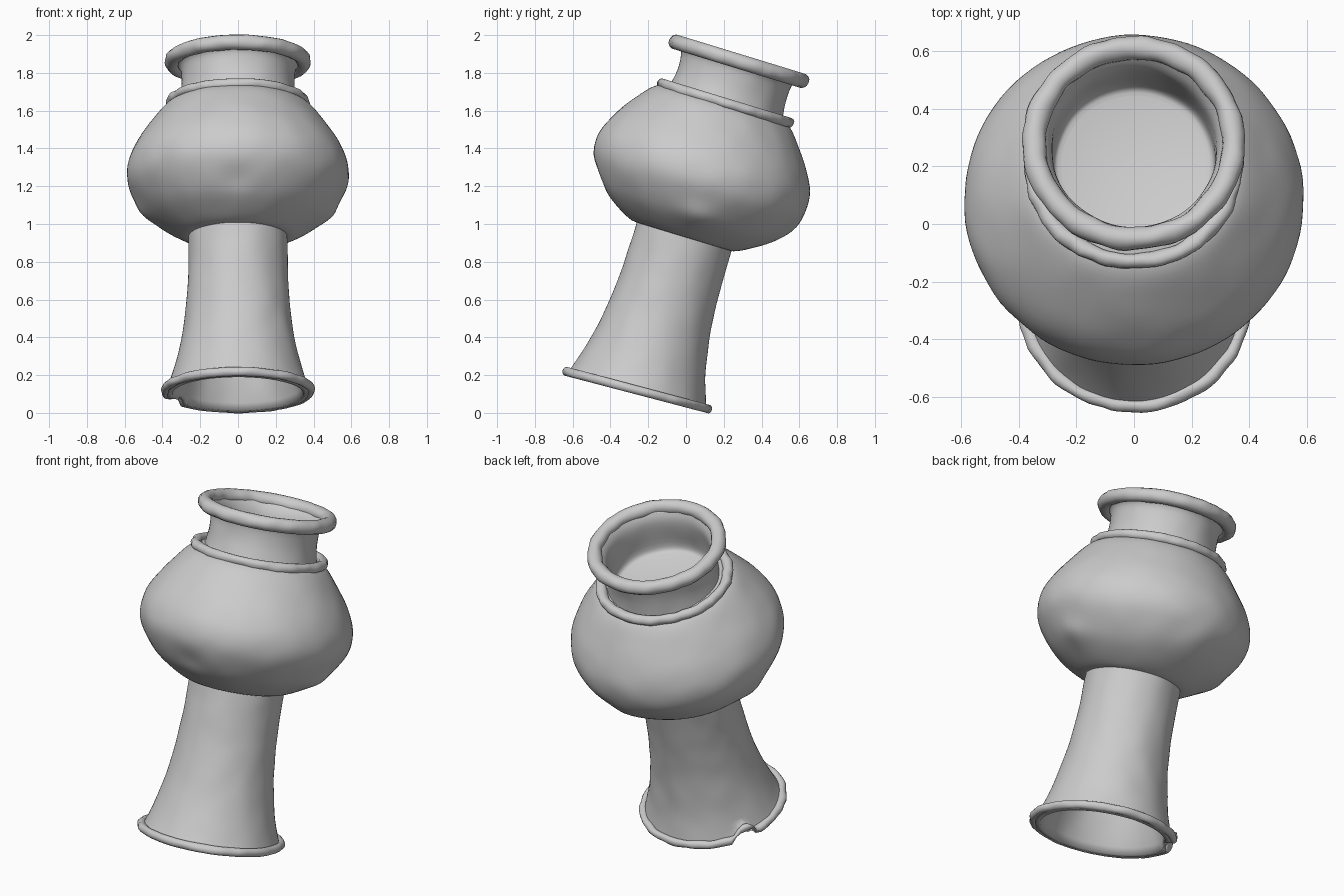
import bpy, bmesh, math
from mathutils import Matrix, Vector, noise

default_cube = bpy.data.objects.get("Cube")
if default_cube:
    bpy.data.objects.remove(default_cube)

clay = bpy.data.materials.new("grey clay")
clay.use_nodes = True
clay.diffuse_color = (0.6, 0.6, 0.6, 1)
clay.node_tree.nodes["Principled BSDF"].inputs["Base Color"].default_value = clay.diffuse_color

# Every part is turned around one leaning axis
LEAN = Matrix.Translation((0, -0.26, 0.115)) @ Matrix.Rotation(math.radians(-17), 4, "X")
SIDES = 96


def smooth_profile(points, steps=5):
    """Pass a smooth curve through a few (radius, height) points."""
    points = [Vector(p) for p in points]
    padded = [points[0]] + points + [points[-1]]
    curve = []
    for before, start, end, after in zip(padded, padded[1:], padded[2:], padded[3:]):
        for step in range(steps):
            t = step / steps
            pull_start = (end - before) / 2
            pull_end = (after - start) / 2
            curve.append(start + pull_start * t
                         + (3 * (end - start) - 2 * pull_start - pull_end) * t ** 2
                         + (2 * (start - end) + pull_start + pull_end) * t ** 3)
    return curve + [points[-1]]


def round_profile(radius, height, thickness, steps=14):
    """Closed circular cross-section of a rolled bead."""
    turns = [-math.tau * step / steps for step in range(steps + 1)]
    return [(radius + thickness * math.cos(turn), height + thickness * math.sin(turn))
            for turn in turns]


def turn_part(name, profile, wobble=0.004, grain=8, shift_y=0, cap_end=False, bumps=()):
    """Revolve a profile with slight hand-made unevenness."""
    bm = bmesh.new()
    rings = []
    for radius, height in profile:
        # The foot sits a little flatter than the rest
        settle = max(0, 1 - height / 0.5)
        ring = []
        for side in range(SIDES):
            angle = math.tau * side / SIDES
            outward = Vector((math.cos(angle), math.sin(angle), 0))
            drop = settle * (0.04 * radius * outward.y - 0.015)
            point = LEAN @ (outward * radius + Vector((0, 0, height + drop)))
            point.y += shift_y
            shift = wobble * noise.noise(point * grain)
            for spot, size, rise in bumps:
                distance = (point - Vector(spot)).length / size
                shift += rise * math.exp(-distance ** 2)
            ring.append(bm.verts.new(point + LEAN.to_3x3() @ outward * shift))
        rings.append(ring)
    for ring, following in zip(rings, rings[1:]):
        for side in range(SIDES):
            beside = (side + 1) % SIDES
            bm.faces.new((ring[side], ring[beside], following[beside], following[side]))
    if cap_end:
        bm.faces.new(rings[-1])
    bmesh.ops.remove_doubles(bm, verts=bm.verts, dist=0.0001)
    bmesh.ops.recalc_face_normals(bm, faces=bm.faces)
    mesh = bpy.data.meshes.new(name)
    bm.to_mesh(mesh)
    bm.free()
    mesh.materials.append(clay)
    mesh.shade_smooth()
    part = bpy.data.objects.new(name, mesh)
    bpy.context.collection.objects.link(part)
    return part


def chip_edge(part, spot, size, lift):
    """Push a small bite out of an edge."""
    for vertex in part.data.vertices:
        nearness = 1 - (vertex.co - Vector(spot)).length / size
        vertex.co.z += lift * min(1, max(0, nearness * 3))


# Hollow stem that flares towards the foot
STEM_TOP = 0.9
STEM_STEPS = 24


def stem_radius(height):
    return 0.262 + 0.125 * (1 - height / STEM_TOP) ** 3


heights = [STEM_TOP * step / STEM_STEPS for step in range(STEM_STEPS + 1)]
outer_wall = [(stem_radius(height), height) for height in reversed(heights)]
inner_wall = [(stem_radius(height) - 0.04, height) for height in heights[:-4]]
stem = turn_part("stem", outer_wall + inner_wall, cap_end=True)
foot_lip = turn_part("foot_lip", round_profile(0.385, 0.02, 0.023), wobble=0.01, grain=14)
for part in (stem, foot_lip):
    chip_edge(part, spot=(-0.36, -0.07, 0.05), size=0.08, lift=0.05)

# Rounded bowl with low knobs and a dent
bowl_curve = smooth_profile([
    (0.2, 0.87), (0.28, 0.86), (0.41, 0.93), (0.5, 1.01), (0.575, 1.13),
    (0.585, 1.24), (0.545, 1.35), (0.465, 1.47), (0.38, 1.57), (0.3, 1.61),
])
turn_part("bowl", bowl_curve, shift_y=-0.01, bumps=[
    ((0.46, 0.07, 1.05), 0.08, 0.025),
    ((-0.48, 0.08, 1.06), 0.08, 0.025),
    ((0, -0.45, 1.25), 0.08, -0.015),
    ((0, 0.54, 0.95), 0.1, 0.015),
])

# Rolled bead where the neck meets the bowl
turn_part("shoulder_bead", round_profile(0.352, 1.595, 0.028), wobble=0.01, grain=16)

# Neck with a hollow mouth closed by a floor
neck_curve = smooth_profile([(0.315, 1.58), (0.3, 1.68), (0.305, 1.78), (0.34, 1.82)])
mouth_curve = smooth_profile([(0.31, 1.82), (0.285, 1.76), (0.28, 1.6), (0.25, 1.57)])
turn_part("neck", neck_curve + mouth_curve, shift_y=0.006, cap_end=True)
turn_part("rim", round_profile(0.346, 1.826, 0.04), shift_y=0.006, wobble=0.008, grain=14)
